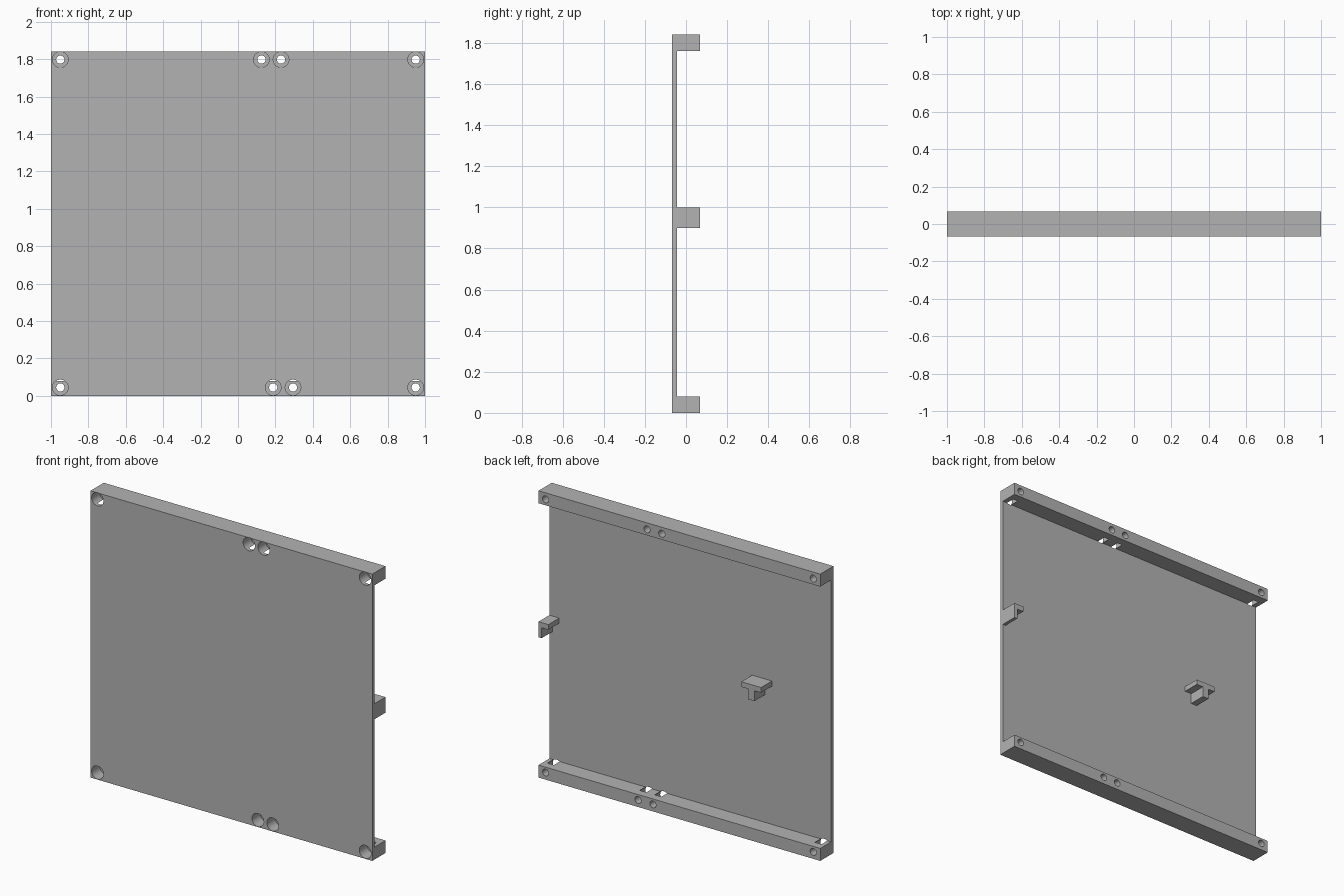
import bpy
import bmesh
from mathutils import Matrix, Vector

cube = bpy.data.objects.get("Cube")
if cube:
    bpy.data.objects.remove(cube, do_unlink=True)

HEIGHT = 1.84
FRONT, PLATE_BACK, BACK = -0.067, -0.043, 0.067
RAIL = 0.08

grey = bpy.data.materials.new("plain grey")
grey.use_nodes = True
grey.diffuse_color = (0.45, 0.45, 0.45, 1)
grey.node_tree.nodes["Principled BSDF"].inputs["Base Color"].default_value = grey.diffuse_color


def finish(name, bm):
    bmesh.ops.recalc_face_normals(bm, faces=bm.faces)
    mesh = bpy.data.meshes.new(name)
    bm.to_mesh(mesh)
    bm.free()
    mesh.materials.append(grey)
    obj = bpy.data.objects.new(name, mesh)
    bpy.context.collection.objects.link(obj)
    return obj


def extrude(name, profile, offset):
    """Sweep a closed flat profile along an offset."""
    bm = bmesh.new()
    face = bm.faces.new([bm.verts.new(p) for p in profile])
    swept = bmesh.ops.extrude_face_region(bm, geom=[face])["geom"]
    verts = [g for g in swept if isinstance(g, bmesh.types.BMVert)]
    bmesh.ops.translate(bm, verts=verts, vec=Vector(offset))
    return finish(name, bm)


def drill(name, radius, y0, y1, spots):
    """Cylindrical cutters along y at each (x, z) spot."""
    bm = bmesh.new()
    for x, z in spots:
        place = Matrix.Translation((x, (y0 + y1) / 2, z)) @ Matrix.Rotation(1.5708, 4, "X")
        bmesh.ops.create_cone(bm, cap_ends=True, segments=32, radius1=radius,
                              radius2=radius, depth=y1 - y0, matrix=place)
    obj = finish(name, bm)
    obj.hide_render = True
    obj.hide_set(True)
    return obj


# Panel with a thick rail along the top and bottom, one channel section
section = [(FRONT, 0), (BACK, 0), (BACK, RAIL), (PLATE_BACK, RAIL),
           (PLATE_BACK, HEIGHT - RAIL), (BACK, HEIGHT - RAIL),
           (BACK, HEIGHT), (FRONT, HEIGHT)]
panel = extrude("panel_with_rails", [(-1, y, z) for y, z in section], (2, 0, 0))

# Counterbored screw holes through the rails
spots = [(x, HEIGHT - 0.042) for x in (-0.95, 0.125, 0.23, 0.95)]
spots += [(x, 0.045) for x in (-0.95, 0.188, 0.294, 0.95)]
cutters = [drill("screw_hole_cutter", 0.022, -0.2, 0.2, spots),
           drill("screw_head_cutter", 0.042, -0.2, 0.015, spots)]
for cutter in cutters:
    mod = panel.modifiers.new("holes", "BOOLEAN")
    mod.operation = "DIFFERENCE"
    mod.solver = "EXACT"
    mod.object = cutter
bpy.context.view_layer.objects.active = panel
panel.select_set(True)
for mod in list(panel.modifiers):
    bpy.ops.object.modifier_apply(modifier=mod.name)
for cutter in cutters:
    bpy.data.objects.remove(cutter, do_unlink=True)
bpy.ops.object.shade_smooth_by_angle()

# T-shaped bracket on the back, and a half bracket flush with the left edge
TOP, UNDER, LOW = 1.0, 0.967, 0.9
FLANGE, STEM = 0.07, 0.022
half = [(0, TOP), (-FLANGE, TOP), (-FLANGE, UNDER), (-STEM, UNDER), (-STEM, LOW), (0, LOW)]
tee = half[1:5] + [(-x, z) for x, z in reversed(half[1:5])]
for name, centre, shape in (("middle_bracket", -0.51, tee), ("edge_bracket", 1, half)):
    extrude(name, [(centre + x, PLATE_BACK - 0.002, z) for x, z in shape],
            (0, BACK - PLATE_BACK + 0.002, 0))
